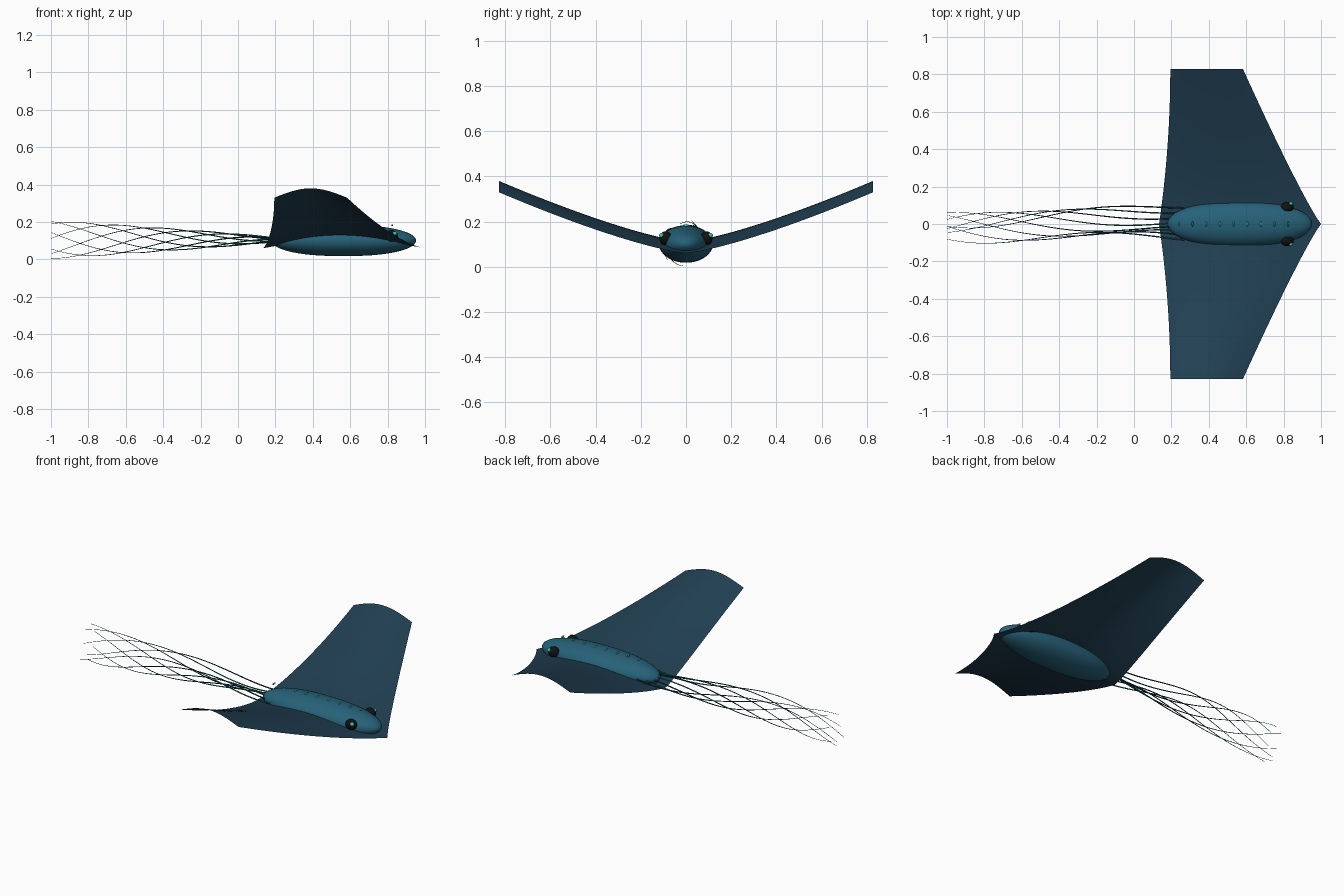
import bpy, bmesh
from math import sin, cos, pi, sqrt
from mathutils import Matrix

if "Cube" in bpy.data.objects:
    bpy.data.objects.remove(bpy.data.objects["Cube"])


def material(name, rgb):
    m = bpy.data.materials.new(name)
    m.diffuse_color = (*rgb, 1)
    m.use_nodes = True
    m.node_tree.nodes["Principled BSDF"].inputs["Base Color"].default_value = m.diffuse_color
    return m


SKIN = material("skin", (0.02, 0.12, 0.19))
WING = material("wing_membrane", (0.015, 0.05, 0.085))
BLACK = material("eye_black", (0.006, 0.006, 0.008))
GLOW = material("glow_green", (0.03, 0.6, 0.4))
NAVY = material("tentacle_navy", (0.01, 0.04, 0.12))
GREEN = material("tentacle_green", (0.01, 0.18, 0.11))


def add_mesh(name, bm, mat):
    bmesh.ops.recalc_face_normals(bm, faces=bm.faces)
    for f in bm.faces:
        f.smooth = True
    me = bpy.data.meshes.new(name)
    bm.to_mesh(me)
    bm.free()
    me.materials.append(mat)
    ob = bpy.data.objects.new(name, me)
    bpy.context.collection.objects.link(ob)
    return ob


def ellipsoid(name, loc, radii, mat, seg=24, rings=16, blunt=2.0):
    """Sphere with poles along x; blunt > 2 fills out its ends."""
    bm = bmesh.new()
    bmesh.ops.create_uvsphere(bm, u_segments=seg, v_segments=rings, radius=1,
                              matrix=Matrix.Rotation(pi / 2, 4, 'Y'))
    for v in bm.verts:
        u = min(abs(v.co.x), 1)
        k = sqrt((1 - u ** blunt) / (1 - u * u)) if u < 0.9999 else 1
        v.co = (loc[0] + v.co.x * radii[0],
                loc[1] + v.co.y * radii[1] * k,
                loc[2] + v.co.z * radii[2] * k)
    return add_mesh(name, bm, mat)


# Body
ellipsoid("body", (0.565, 0, 0.101), (0.387, 0.119, 0.083), SKIN, 48, 40, 2.4)


# Wings: one cambered, swept sheet with raised tips
def wing_point(a, c):
    t = abs(a)
    back = 0.134 + 0.06 * (1 - (1 - t) ** 2)
    front = 1.0 - 0.417 * t ** 0.9
    z = 0.06 + 0.27 * t ** 1.3 + 0.05 * sin(pi * c)
    return (back + (front - back) * c, 0.828 * a, z)


NS, NC = 48, 20
bm = bmesh.new()
grid = [[bm.verts.new(wing_point(2 * i / NS - 1, j / NC)) for j in range(NC + 1)]
        for i in range(NS + 1)]
for i in range(NS):
    for j in range(NC):
        bm.faces.new((grid[i][j], grid[i][j + 1], grid[i + 1][j + 1], grid[i + 1][j]))
wings = add_mesh("wings", bm, WING)
if wings.data.polygons[0].normal.z < 0:
    wings.data.flip_normals()

# Eyes with glowing pupils
for side, tag in ((1, "left"), (-1, "right")):
    ellipsoid(f"eye_{tag}", (0.82, side * 0.09, 0.126), (0.034, 0.028, 0.031), BLACK)
    ellipsoid(f"pupil_{tag}", (0.838, side * 0.108, 0.139), (0.012, 0.011, 0.011), GLOW, 16, 10)

# Glowing spots along the back
for i in range(9):
    ellipsoid(f"back_spot_{i + 1}", (0.24 + 0.073 * i, 0, 0.183),
              (0.005, 0.014, 0.005), GLOW, 12, 8)

# Trailing tentacles: thin tapered curves that spiral as they go back
N, STEPS = 8, 40
for i in range(N):
    phase = 0.55 + 2 * pi * i / (N - 1)
    y0 = -0.085 + 0.17 * i / (N - 1)
    cu = bpy.data.curves.new(f"tentacle_{i + 1}", 'CURVE')
    cu.dimensions = '3D'
    cu.bevel_depth = 0.004
    cu.bevel_resolution = 2
    cu.use_fill_caps = True
    sp = cu.splines.new('POLY')
    sp.points.add(STEPS)
    for k, p in enumerate(sp.points):
        s = k / STEPS
        grow = s ** 0.8
        y = y0 * (1 - 0.6 * s) + 0.07 * grow * sin(5 * s + phase)
        z = 0.106 - 0.102 * grow * cos(5 * s + phase)
        p.co = (0.27 - 1.27 * s, y, z, 1)
        p.radius = 1 - 0.75 * s
    cu.materials.append(GREEN if i % 2 == 0 else NAVY)
    bpy.context.collection.objects.link(bpy.data.objects.new(cu.name, cu))
